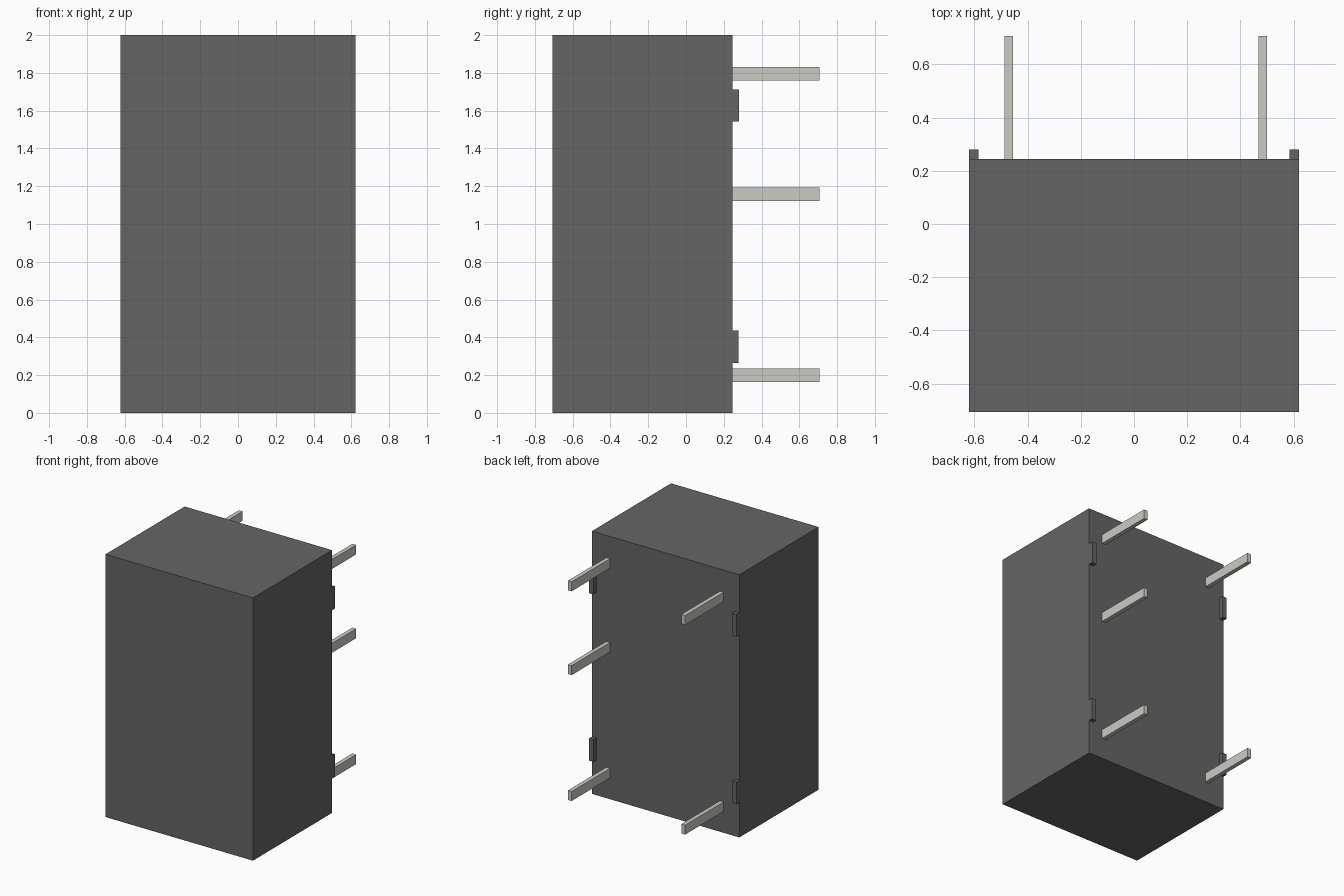
import bpy

if "Cube" in bpy.data.objects:
    bpy.data.objects.remove(bpy.data.objects["Cube"])


def material(name, color):
    mat = bpy.data.materials.new(name)
    mat.diffuse_color = (*color, 1)
    mat.use_nodes = True
    mat.node_tree.nodes["Principled BSDF"].inputs["Base Color"].default_value = mat.diffuse_color
    return mat


def box(name, x, y, z, mat):
    """Box given by its (min, max) range on each axis."""
    bpy.ops.mesh.primitive_cube_add(size=1, location=[(a + b) / 2 for a, b in (x, y, z)])
    obj = bpy.context.object
    obj.name = name
    obj.scale = [b - a for a, b in (x, y, z)]
    bpy.ops.object.transform_apply(location=False, rotation=False, scale=True)
    obj.data.materials.append(mat)
    return obj


dark = material("dark_plastic", (0.13, 0.13, 0.13))
metal = material("pin_metal", (0.6, 0.6, 0.56))

BACK = 0.245   # y of the back face
HALF = 0.621   # half width of the housing

# Housing
box("housing", (-HALF, HALF), (-0.707, BACK), (0, 2), dark)

# Standoff feet along the two back edges
for side in (-1, 1):
    for z, y_end in ((0.35, 0.277), (1.627, 0.281)):
        xs = sorted((side * 0.584, side * HALF))
        box("standoff_foot", xs, (BACK, y_end), (z - 0.085, z + 0.085), dark)

# Contact pins: three on the right, two on the left
for x, heights in ((0.484, (0.199, 1.157, 1.795)), (-0.472, (0.199, 1.795))):
    for z in heights:
        box("contact_pin", (x - 0.016, x + 0.016), (BACK, 0.707), (z - 0.036, z + 0.036), metal)
